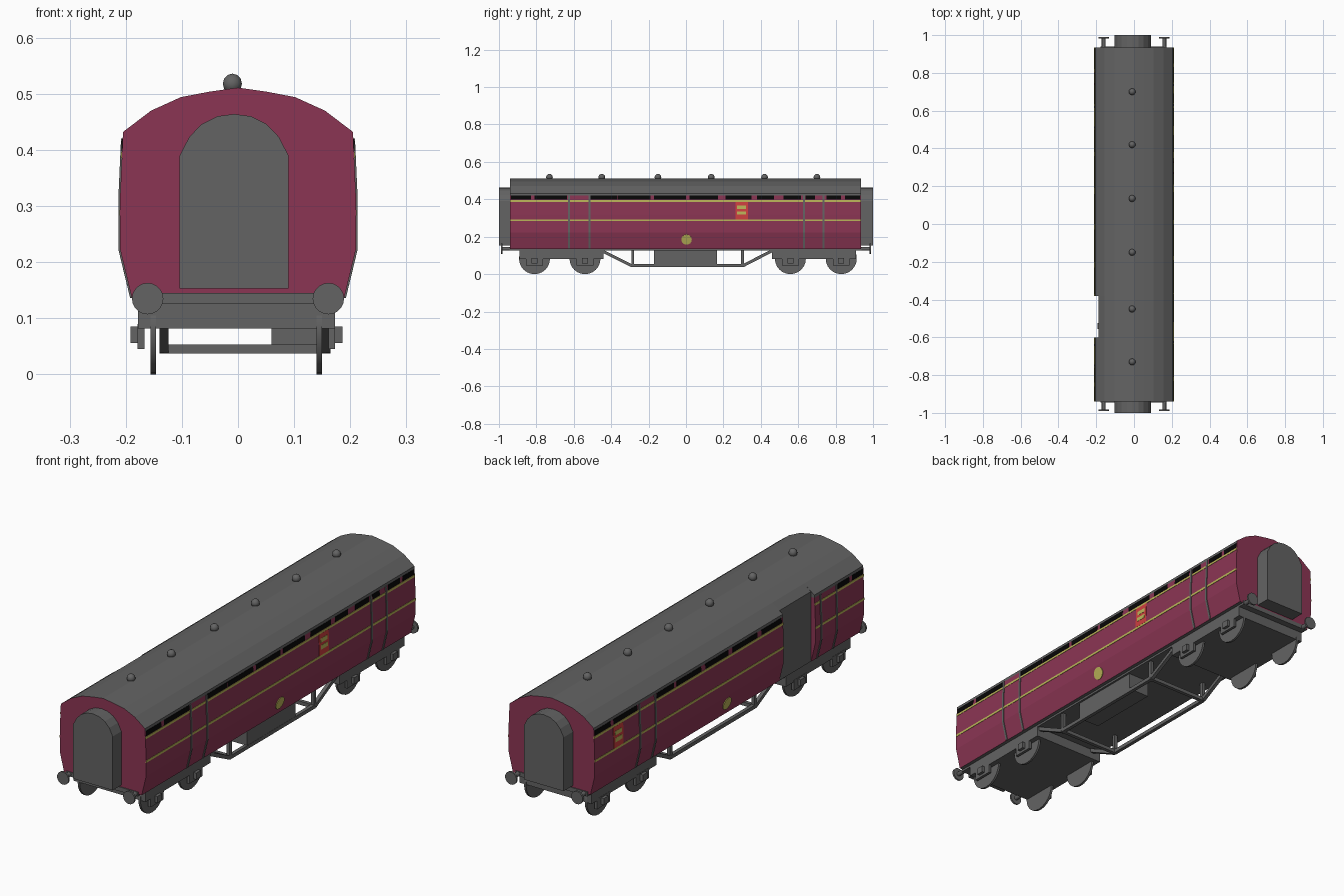
import bpy, bmesh, math
from mathutils import Vector, Matrix

if "Cube" in bpy.data.objects:
    bpy.data.objects.remove(bpy.data.objects["Cube"])


def material(name, rgb):
    m = bpy.data.materials.new(name)
    m.diffuse_color = (*rgb, 1)
    m.use_nodes = True
    m.node_tree.nodes["Principled BSDF"].inputs["Base Color"].default_value = m.diffuse_color
    return m


MAROON = material("maroon", (0.26, 0.036, 0.088))
GREY = material("grey", (0.125, 0.125, 0.125))
YELLOW = material("pale_yellow", (0.50, 0.46, 0.10))
RED = material("red", (0.62, 0.05, 0.05))
BLACK = material("black", (0.002, 0.002, 0.002))


def finish(bm, name, *mats, smooth=False):
    bmesh.ops.recalc_face_normals(bm, faces=bm.faces)
    me = bpy.data.meshes.new(name)
    bm.to_mesh(me)
    bm.free()
    for m in mats:
        me.materials.append(m)
    ob = bpy.data.objects.new(name, me)
    bpy.context.collection.objects.link(ob)
    if smooth:
        bpy.ops.object.select_all(action='DESELECT')
        ob.select_set(True)
        bpy.context.view_layer.objects.active = ob
        bpy.ops.object.shade_smooth_by_angle(angle=math.radians(35))
    return ob


def prism(name, outline, y0, y1, mat):
    """Extrude an (x, z) outline along y."""
    bm = bmesh.new()
    face = bm.faces.new([bm.verts.new((x, y0, z)) for x, z in outline])
    new = bmesh.ops.extrude_face_region(bm, geom=[face])["geom"]
    bmesh.ops.translate(bm, verts=[v for v in new if isinstance(v, bmesh.types.BMVert)],
                        vec=(0, y1 - y0, 0))
    return finish(bm, name, mat)


def box(name, x0, x1, y0, y1, z0, z1, mat=GREY):
    return prism(name, [(x0, z0), (x1, z0), (x1, z1), (x0, z1)], y0, y1, mat)


def cylinder(name, centre, radius, depth, axis, mat=GREY, sides=20):
    bm = bmesh.new()
    rot = Vector(axis).to_track_quat('Z', 'Y').to_matrix().to_4x4()
    bmesh.ops.create_cone(bm, cap_ends=True, segments=sides, radius1=radius, radius2=radius,
                          depth=depth, matrix=Matrix.Translation(centre) @ rot)
    return finish(bm, name, mat, smooth=True)


def bar(name, a, b, width):
    a, b = Vector(a), Vector(b)
    bm = bmesh.new()
    rot = (b - a).to_track_quat('Z', 'X').to_matrix().to_4x4()
    size = Matrix.Diagonal((width, width, (b - a).length, 1))
    bmesh.ops.create_cube(bm, size=1, matrix=Matrix.Translation((a + b) / 2) @ rot @ size)
    return finish(bm, name, GREY)


# Coach body: half profile from sill to roof ridge
SIDE = [(0.189, 0.135), (0.21, 0.222), (0.21, 0.32), (0.2055, 0.42)]
ROOF = [(0.205, 0.432), (0.155, 0.47), (0.102, 0.494), (0.05, 0.504), (0, 0.511)]
FRONT, BACK = -0.94, 0.935
BAY = (-0.60, -0.38)          # recessed bay on the left side
half = SIDE + ROOF
profile = half + [(-x, z) for x, z in half[-2::-1]]
recess = [(max(x, -0.188), z if x > -0.2 or z < 0.425 else 0.443) for x, z in profile]

bm = bmesh.new()
stations = [(FRONT, profile), (BAY[0], profile), (BAY[0], recess),
            (BAY[1], recess), (BAY[1], profile), (BACK, profile)]
rings = [[bm.verts.new((x, y, z)) for x, z in p] for y, p in stations]
n = len(profile)
for s in range(5):
    for k in range(n):
        j = (k + 1) % n
        f = bm.faces.new((rings[s][k], rings[s][j], rings[s + 1][j], rings[s + 1][k]))
        roof = min(profile[k][1], profile[j][1]) >= 0.415
        bay = s == 2 and k >= n // 2
        f.material_index = 1 if (roof or bay or k == n - 1) else 0
bm.faces.new(rings[0])
bm.faces.new(rings[-1])
bmesh.ops.remove_doubles(bm, verts=bm.verts, dist=1e-5)
finish(bm, "coach_body", MAROON, GREY)


def side_x(z):
    for (x0, z0), (x1, z1) in zip(SIDE, SIDE[1:]):
        if z <= z1:
            return x0 + (x1 - x0) * (z - z0) / (z1 - z0)
    return SIDE[-1][0]


def plate(name, side, y0, y1, z0, z1, mat, lift=0.0015):
    """Thin plate that follows the body side."""
    zs = [z0] + [z for _, z in SIDE if z0 < z < z1] + [z1]
    outline = [(side * (side_x(z) + lift), z) for z in zs]
    outline += [(side * (side_x(z) - 0.002), z) for z in reversed(zs)]
    prism(name, outline, y0, y1, mat)


# Painted details and windows on each side
WINDOWS = {
    1: [(-0.935, -0.83), (-0.81, -0.635), (-0.51, -0.37), (-0.365, -0.19), (-0.17, 0),
        (0.02, 0.17), (0.21, 0.35), (0.38, 0.47), (0.52, 0.615), (0.64, 0.69),
        (0.75, 0.83), (0.85, 0.93)],
    -1: [(-0.935, -0.86), (-0.84, -0.76), (-0.37, -0.23), (-0.20, -0.03), (0, 0.16),
         (0.19, 0.36), (0.38, 0.50), (0.635, 0.80), (0.82, 0.93)],
}
DOORS = {1: (-0.625, -0.515, 0.63, 0.735), -1: (0.62, 0.51, -0.64, -0.75)}
RUNS = {1: [(FRONT, BACK)], -1: [(FRONT, BAY[0]), (BAY[1], BACK)]}
PANEL = {1: 0.298, -1: 0.77}
for side, word in ((1, "right"), (-1, "left")):
    for y0, y1 in WINDOWS[side]:
        plate(word + "_window", side, y0, y1, 0.398, 0.42, BLACK)
    for y0, y1 in RUNS[side]:
        for z in (0.391, 0.288):
            plate(word + "_lining_stripe", side, y0, y1, z - 0.005, z + 0.005, YELLOW)
    for y in DOORS[side]:
        plate(word + "_door_edge", side, y - 0.005, y + 0.005, 0.136, 0.42, GREY, 0.003)
    p = PANEL[side]
    plate(word + "_red_panel", side, p - 0.034, p + 0.034, 0.293, 0.386, RED, 0.002)
    for z in (0.327, 0.357):
        plate(word + "_panel_bar", side, p - 0.024, p + 0.024, z - 0.009, z + 0.009, YELLOW, 0.003)
    cylinder(word + "_round_crest", (side * side_x(0.185), 0.003, 0.185), 0.028, 0.006,
             (side * 0.087, 0, -0.021), YELLOW, 16)

# Roof ventilators
for y in (-0.73, -0.45, -0.15, 0.135, 0.42, 0.7):
    bm = bmesh.new()
    bmesh.ops.create_uvsphere(bm, u_segments=10, v_segments=6, radius=0.018,
                              matrix=Matrix.Translation((-0.01, y, 0.518)))
    finish(bm, "roof_ventilator", GREY, smooth=True)

# End gangways and buffers
arch = [(0.097, 0.153), (0.097, 0.39), (0.08, 0.423), (0.058, 0.446), (0.03, 0.46), (0, 0.464)]
gangway = [(x - 0.007, z) for x, z in arch + [(-x, z) for x, z in arch[-2::-1]]]
for end, edge, word in ((-1, FRONT, "front"), (1, BACK, "back")):
    prism(word + "_gangway", gangway, edge - end * 0.005, end, GREY)
    for x in (-0.161, 0.161):
        cylinder(word + "_buffer_shank", (x, end * 0.955, 0.135), 0.01, 0.06, (0, 1, 0), sides=12)
        cylinder(word + "_buffer_head", (x, end * 0.985, 0.135), 0.028, 0.008, (0, 1, 0))

# Underframe floor
box("underframe_floor", -0.178, 0.173, FRONT - 0.004, BACK + 0.004, 0.126, 0.145)

# Bogies with wheels and axle boxes
for y0, y1, axles in ((-0.89, -0.44, (-0.81, -0.54)), (0.46, 0.91, (0.558, 0.83))):
    box("bogie_frame", -0.178, 0.173, y0, y1, 0.082, 0.13)
    for y in axles:
        for side, x in ((-1, -0.151), (1, 0.145)):
            cylinder("wheel", (x, y, 0.083), 0.083, 0.01, (1, 0, 0), sides=24)
            c = x + side * 0.022
            box("axle_guard", c - 0.006, c + 0.006, y - 0.045, y + 0.045, 0.045, 0.09)
            c = x + side * 0.033
            box("axle_box", c - 0.008, c + 0.008, y - 0.016, y + 0.016, 0.056, 0.085)

# Truss rods under the floor, joined by cross bars
for x, word in ((-0.132, "left"), (0.157, "right")):
    points = [(x, -0.45, 0.125), (x, -0.29, 0.045), (x, 0.305, 0.045), (x, 0.46, 0.125)]
    for a, b in zip(points, points[1:]):
        bar(word + "_truss_rod", a, b, 0.016)
    for y in (-0.285, 0.302):
        bar(word + "_truss_post", (x, y, 0.045), (x, y, 0.13), 0.015)
for y in (-0.285, 0.302):
    bar("truss_cross_bar", (-0.132, y, 0.045), (0.157, y, 0.045), 0.016)

# Equipment box under the right side
box("equipment_box", 0.06, 0.164, -0.17, 0.165, 0.052, 0.13)
